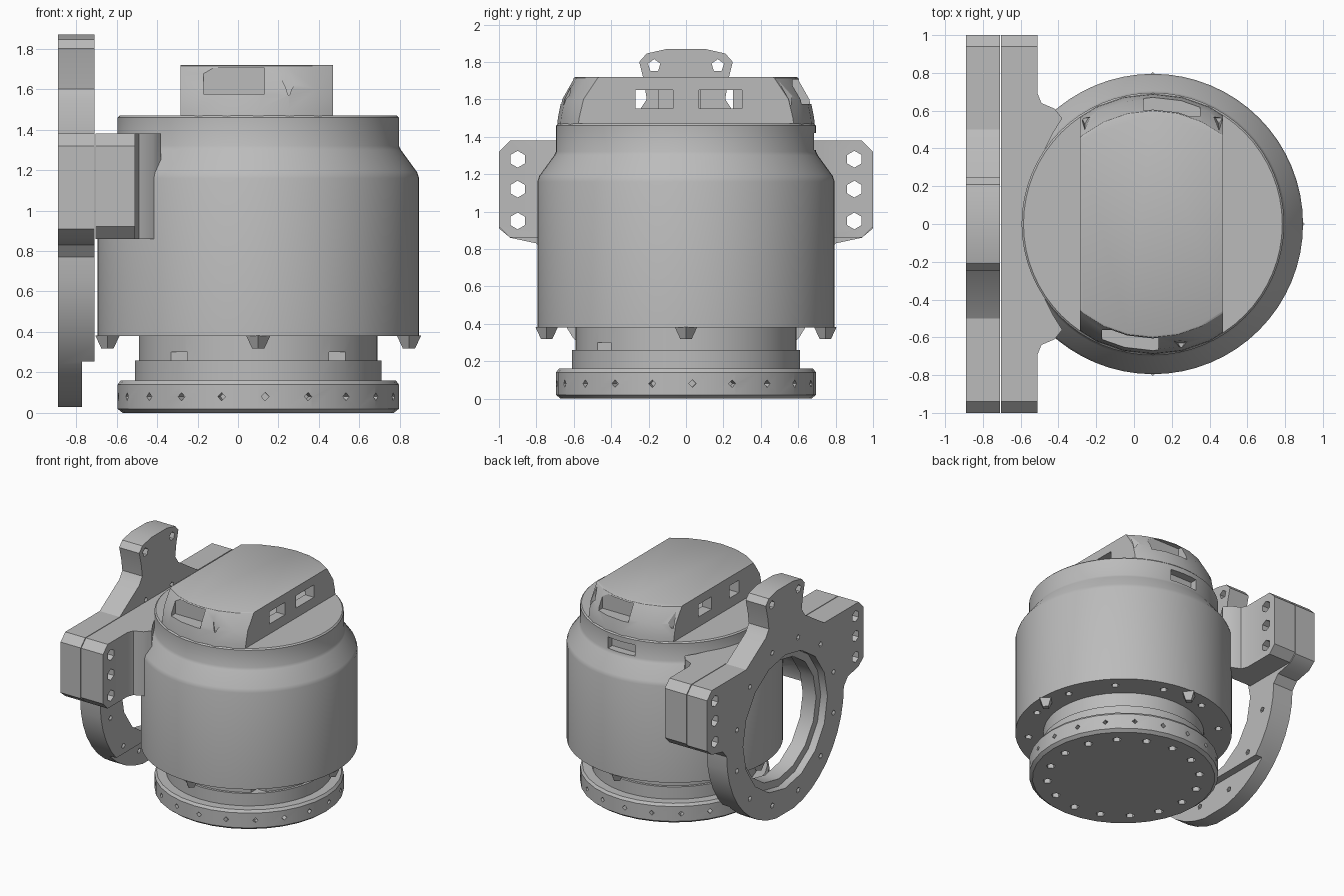
import bpy, bmesh, math
from math import sin, cos, pi, radians
from mathutils import Matrix, Vector

cube = bpy.data.objects.get("Cube")
if cube:
    bpy.data.objects.remove(cube, do_unlink=True)

GREY = bpy.data.materials.new("plain grey metal")
GREY.use_nodes = True
GREY.diffuse_color = (0.5, 0.5, 0.5, 1)
GREY.node_tree.nodes["Principled BSDF"].inputs["Base Color"].default_value = (0.5, 0.5, 0.5, 1)

CX = 0.1                      # axis of the turned parts
BORE_Z, BORE_R = 0.77, 0.52   # axis of the side ring


def finish(name, bm):
    bmesh.ops.recalc_face_normals(bm, faces=bm.faces)
    mesh = bpy.data.meshes.new(name)
    bm.to_mesh(mesh)
    bm.free()
    mesh.materials.append(GREY)
    ob = bpy.data.objects.new(name, mesh)
    bpy.context.collection.objects.link(ob)
    return ob


def lathe(name, profile, sides):
    """Closed solid turned about the vertical axis at CX."""
    bm = bmesh.new()
    rings = []
    for r, z in profile:
        rings.append([bm.verts.new((CX + r * cos(2 * pi * i / sides), r * sin(2 * pi * i / sides), z))
                      for i in range(sides)])
    for a, b in zip(rings, rings[1:]):
        for i in range(sides):
            j = (i + 1) % sides
            bm.faces.new((a[i], a[j], b[j], b[i]))
    bm.faces.new(rings[0])
    bm.faces.new(rings[-1])
    return finish(name, bm)


def prism(name, outline, low, high, axis):
    """Outline in (y, z) extruded along x, or in (x, y) extruded along z."""
    place = (lambda a, b, t: (t, a, b)) if axis == "x" else (lambda a, b, t: (a, b, t))
    bm = bmesh.new()
    face = bm.faces.new([bm.verts.new(place(a, b, low)) for a, b in outline])
    out = bmesh.ops.extrude_face_region(bm, geom=[face])
    verts = [v for v in out["geom"] if isinstance(v, bmesh.types.BMVert)]
    bmesh.ops.translate(bm, verts=verts, vec=place(0, 0, high - low))
    return finish(name, bm)


def box(x0, x1, y0, y1, z0, z1, name="cutter"):
    return prism(name, [(x0, y0), (x1, y0), (x1, y1), (x0, y1)], z0, z1, "z")


def rod(centre, direction, radius, length, sides=6, name="cutter", tip=None):
    bm = bmesh.new()
    turn = Vector(direction).to_track_quat("Z", "Y").to_matrix().to_4x4()
    bmesh.ops.create_cone(bm, cap_ends=True, segments=sides, radius1=radius,
                          radius2=radius if tip is None else tip, depth=length,
                          matrix=Matrix.Translation(centre) @ turn)
    return finish(name, bm)


def boolean(ob, cutters, operation="DIFFERENCE"):
    """Apply each helper to the part, then drop the helper."""
    bpy.context.view_layer.objects.active = ob
    for c in cutters:
        c.hide_render = True
        mod = ob.modifiers.new("cut", "BOOLEAN")
        mod.operation, mod.solver, mod.object = operation, "EXACT", c
        bpy.ops.object.modifier_apply(modifier=mod.name)
        bpy.data.objects.remove(c, do_unlink=True)


def smooth(*obs, angle=30):
    for ob in obs:
        bpy.ops.object.select_all(action="DESELECT")
        ob.select_set(True)
        bpy.context.view_layer.objects.active = ob
        bpy.ops.object.shade_smooth_by_angle(angle=radians(angle))


def around(count, radius, z, start=0.0):
    for i in range(count):
        a = start + 2 * pi * i / count
        yield Vector((CX + radius * cos(a), radius * sin(a), z)), Vector((cos(a), sin(a), 0))


# Base flange with bolt holes in its rim and underside
flange = lathe("base_flange", [(0.67, 0), (0.695, 0.02), (0.695, 0.14), (0.68, 0.16)], 32)
holes = [rod(p, d, 0.02, 0.1, 4) for p, d in around(20, 0.695, 0.08, 0.05)]
holes += [rod(p, (0, 0, 1), 0.035, 0.1, 5) for p, d in around(16, 0.56, 0)]
boolean(flange, holes)

# Stepped neck
neck = lathe("neck", [(0.61, 0.15), (0.61, 0.26), (0.59, 0.26), (0.59, 0.4)], 48)
boolean(neck, [box(CX + s * 0.4 - 0.05, CX + s * 0.4 + 0.05, -0.6, -0.4, 0.26, 0.3) for s in (-1, 1)])

# Main housing with shoulder and collar
housing = lathe("housing", [(0.795, 0.38), (0.795, 1.16), (0.785, 1.19), (0.705, 1.3),
                            (0.695, 1.32), (0.695, 1.46), (0.685, 1.47)], 64)
cuts = [rod(p, (0, 0, 1), 0.03, 0.1, 5) for p, d in around(12, 0.7, 0.38, pi / 12)]
cuts.append(box(-0.02, 0.22, 0.63, 0.9, 1.33, 1.42))
boolean(housing, cuts)

# Lugs under the housing
for p, d in around(4, 0.745, 0.35):
    rod(p, (0, 0, 1), 0.03, 0.065, 4, "housing_lug", tip=0.06)

# Flat-sided cap, hollow, with windows and rim notches
cap = lathe("cap", [(0.69, 1.45), (0.685, 1.5), (0.665, 1.6), (0.6, 1.715), (0.59, 1.72)], 28)
boolean(cap, [box(-0.285, 0.47, -1, 1, 1.4, 1.8)], "INTERSECT")
cuts = [box(-0.2, 0.39, -0.42, 0.42, 1.51, 1.68)]
for y0, y1 in ((-0.27, -0.07), (0.07, 0.3)):
    cuts.append(box(0.35, 0.5, y0, y1, 1.55, 1.65))
for y0, y1 in ((-0.27, -0.15), (0.08, 0.25)):
    cuts.append(box(-0.32, -0.15, y0, y1, 1.55, 1.65))
cuts.append(box(-0.17, 0.13, -0.8, -0.56, 1.575, 1.705))
cuts.append(box(0.05, 0.35, 0.57, 0.8, 1.575, 1.705))
for x, y in ((0.25, -0.64), (-0.26, 0.55), (0.45, 0.55)):
    cuts.append(rod((x, y, 1.66), (0, 0, 1), 0.02, 0.18, 3, tip=0.07))
boolean(cap, cuts)

# Saddle bracket: rooted in the housing, bored to match the ring
half = [(-0.705, 1.0), (-0.51, 1.0), (-0.51, 0.69), (-0.49, 0.64), (-0.42, 0.61),
        (-0.38, 0.56), (-0.43, 0.48), (-0.52, 0.3)]
saddle = prism("saddle_bracket", half + [(x, -y) for x, y in reversed(half)], 0.86, 1.38, "z")
ear_holes = [(s * 0.9, z) for s in (-1, 1) for z in (0.95, 1.12, 1.28)]
keep = prism("keep", [(-1, 0.92), (-0.94, 0.86), (0.94, 0.86), (1, 0.92),
                      (1, 1.32), (0.94, 1.38), (-0.94, 1.38), (-1, 1.32)], -0.8, -0.3, "x")
boolean(saddle, [keep], "INTERSECT")
boolean(saddle, [rod((-0.6, 0, BORE_Z), (1, 0, 0), BORE_R - 0.02, 0.6, 24)]
        + [rod((-0.6, y, z), (1, 0, 0), 0.045, 0.4, 6) for y, z in ear_holes])

# Side ring: top tab, two ears and a round lower half
half = [(0.1, 1.87), (0.21, 1.845), (0.25, 1.8), (0.225, 1.7), (0.21, 1.6), (0.25, 1.54),
        (0.5, 1.38), (0.94, 1.38), (1.0, 1.32), (1.0, 0.91), (0.94, 0.86), (0.8, 0.83)]
half += [(0.75 * cos(a), BORE_Z + 0.75 * sin(a)) for a in [-pi / 2 * i / 10 for i in range(10)]]
ring = prism("side_ring", half + [(-y, z) for y, z in reversed(half)], -0.89, -0.71, "x")
cuts = [rod((-0.8, 0, BORE_Z), (1, 0, 0), BORE_R - 0.04, 0.6, 16),
        rod((-0.89, 0, BORE_Z), (1, 0, 0), BORE_R + 0.02, 0.12, 16),
        box(-0.77, -0.6, -0.8, 0.8, -0.1, 0.255)]
cuts += [rod((-0.8, y, z), (1, 0, 0), 0.045, 0.4, 6) for y, z in ear_holes]
cuts += [rod((-0.8, s * 0.17, 1.78), (1, 0, 0), 0.035, 0.4, 5) for s in (-1, 1)]
for i in range(12):
    a = 2 * pi * (i + 0.5) / 12
    cuts.append(rod((-0.8, 0.64 * cos(a), BORE_Z + 0.64 * sin(a)), (1, 0, 0), 0.022, 0.4, 5))
boolean(ring, cuts)

smooth(flange, neck, housing, cap, ring, saddle)
